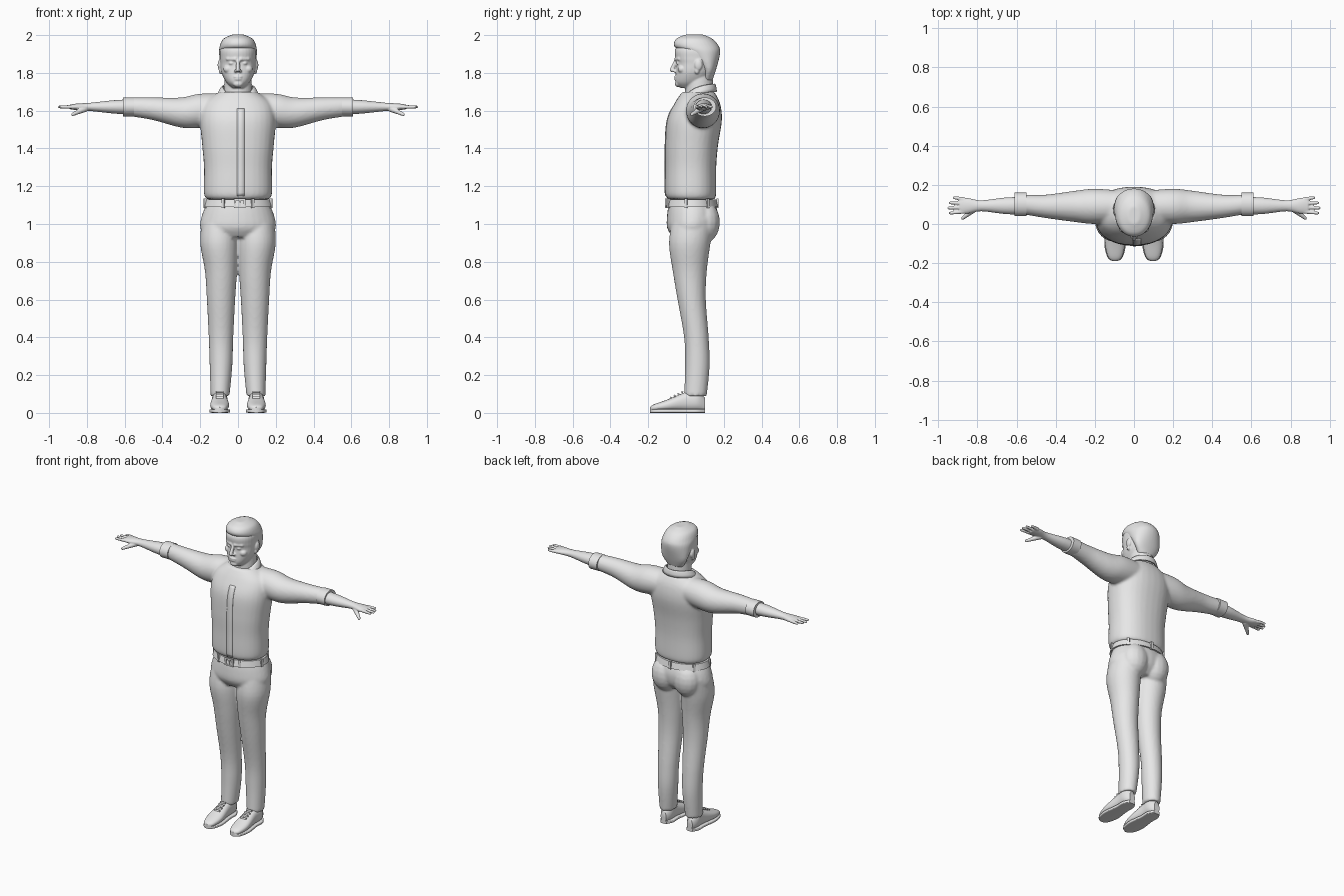
import bpy, bmesh
from math import sin, cos, pi, copysign, radians
from mathutils import Vector, Matrix

cube = bpy.data.objects.get("Cube")
if cube:
    bpy.data.objects.remove(cube, do_unlink=True)

colour = (0.8, 0.8, 0.8, 1)
grey = bpy.data.materials.new("plain_grey")
grey.use_nodes = True
grey.diffuse_color = colour
grey.node_tree.nodes["Principled BSDF"].inputs["Base Color"].default_value = colour
SIDES = {"right": -1, "left": 1}


def spline(rows, steps):
    """Catmull-Rom interpolation of profile rows."""
    last = len(rows) - 1
    smooth = []
    for i in range(last):
        before, start, end, after = (Vector(rows[max(0, min(last, i + k))]) for k in (-1, 0, 1, 2))
        for step in range(steps):
            t = step / steps
            leave, arrive = (end - before) / 2, (after - start) / 2
            bend = (end - start) * 3 - leave * 2 - arrive
            twist = leave + arrive - (end - start) * 2
            smooth.append(start + leave * t + bend * t**2 + twist * t**3)
    return smooth + [Vector(rows[last])]


def loft(bm, rows, axis="z", side=1, power=2, around=32, steps=5):
    """Skin of superellipses; each row: position, two centres, two radii."""
    rings = []
    for along, centre_u, centre_v, radius_u, radius_v in spline(rows, steps):
        ring = []
        for k in range(around):
            c, s = cos(2 * pi * k / around), sin(2 * pi * k / around)
            u = centre_u + radius_u * copysign(abs(c) ** (2 / power), c)
            v = centre_v + radius_v * copysign(abs(s) ** (2 / power), s)
            x, y, z = {"x": (along, u, v), "y": (u, along, v), "z": (u, v, along)}[axis]
            ring.append(bm.verts.new((side * x, y, z)))
        rings.append(ring)
    for low, high in zip(rings, rings[1:]):
        for k in range(around):
            bm.faces.new((low[k - 1], low[k], high[k], high[k - 1]))
    bm.faces.new(rings[0])
    bm.faces.new(rings[-1])


def spans(rows):
    """Rows of height, front, back, half width turned into loft rows."""
    return [(z, 0, (front + back) / 2, half, (back - front) / 2) for z, front, back, half in rows]


def blob(bm, at, size):
    bmesh.ops.create_uvsphere(bm, u_segments=16, v_segments=10, radius=1,
                              matrix=Matrix.Translation(at) @ Matrix.Diagonal((*size, 1)))


def limb(bm, start, end, thick, thin, count=12):
    """Tapered rod of overlapping balls, fused later."""
    for i in range(count):
        t = i / (count - 1)
        radius = thick + (thin - thick) * t
        blob(bm, Vector(start).lerp(Vector(end), t), (radius, radius, radius))


def box(bm, at, size, turn=0, tilt=0):
    bmesh.ops.create_cube(bm, size=1, matrix=Matrix.Translation(at) @ Matrix.Rotation(turn, 4, "Z")
                          @ Matrix.Rotation(tilt, 4, "X") @ Matrix.Diagonal((*size, 1)))


def finish(bm, name, voxel=None, relax=3):
    """Make the object; overlapping pieces are fused when a voxel size is given."""
    bmesh.ops.recalc_face_normals(bm, faces=bm.faces)
    mesh = bpy.data.meshes.new(name)
    bm.to_mesh(mesh)
    bm.free()
    mesh.materials.append(grey)
    ob = bpy.data.objects.new(name, mesh)
    bpy.context.collection.objects.link(ob)
    if voxel:
        fuse = ob.modifiers.new("fuse", "REMESH")
        fuse.mode, fuse.voxel_size, fuse.use_smooth_shade = "VOXEL", voxel, True
        soften = ob.modifiers.new("soften", "SMOOTH")
        soften.factor, soften.iterations = 0.5, relax
    else:
        bpy.ops.object.select_all(action="DESELECT")
        ob.select_set(True)
        bpy.context.view_layer.objects.active = ob
        bpy.ops.object.shade_smooth_by_angle(angle=radians(40))
    return ob


def thicken(ob, amount):
    cloth = ob.modifiers.new("cloth", "SOLIDIFY")
    cloth.thickness, cloth.offset = amount, 0


# Shirt: torso and sleeves fused together
bm = bmesh.new()
loft(bm, spans([(1.13, -.09, .15, .16), (1.16, -.11, .16, .18), (1.3, -.11, .16, .18), (1.42, -.11, .17, .19),
                (1.55, -.1, .19, .2), (1.64, -.06, .18, .18), (1.7, -.02, .15, .1)]), power=2.3)
for side in SIDES.values():
    loft(bm, [(.06, .09, 1.61, .08, .08), (.2, .09, 1.6, .09, .09), (.3, .09, 1.59, .08, .08),
              (.45, .09, 1.61, .06, .06), (.57, .1, 1.62, .05, .05)], "x", side)
shirt = finish(bm, "shirt", voxel=.009, relax=5)

# Rolled sleeve cuffs
for label, side in SIDES.items():
    bm = bmesh.new()
    loft(bm, [(x, .1, 1.62, .06, .05) for x in (.55, .61)], "x", side)
    finish(bm, label + "_cuff")

# Front placket draped on the shirt
bm = bmesh.new()
bmesh.ops.create_grid(bm, x_segments=2, y_segments=30, size=1, matrix=Matrix.Translation((.015, -.3, 1.38))
                      @ Matrix.Rotation(pi / 2, 4, "X") @ Matrix.Diagonal((.02, .23, 1, 1)))
placket = finish(bm, "placket")
drape = placket.modifiers.new("drape", "SHRINKWRAP")
drape.target, drape.wrap_method, drape.use_project_y = shirt, "PROJECT", True
thicken(placket, .006)

# Folded collar with pointed wings
bm = bmesh.new()
rows = []
for i in range(41):
    t = i / 20 - 1
    inner, outer, flare = t * 2.8, t * 2.3, t**4
    top = Vector((.08 * sin(inner), .07 + .08 * cos(inner), 1.74 - .03 * t**2 - .06 * flare))
    hem = Vector(((.1 + .03 * flare) * sin(outer), .07 + (.09 + .08 * flare) * cos(outer),
                  1.7 - .01 * t**2 - .08 * t**6))
    puff = Vector((0, -.01 * flare, .01))
    rows.append([bm.verts.new(top.lerp(hem, k / 4) + puff * sin(pi * k / 4)) for k in range(5)])
for a, b in zip(rows, rows[1:]):
    for k in range(4):
        bm.faces.new((a[k], a[k + 1], b[k + 1], b[k]))
thicken(finish(bm, "collar"), .008)

# Trousers: hips, seat and legs fused together
bm = bmesh.new()
loft(bm, spans([(1.12, -.09, .15, .16), (1.05, -.1, .17, .19), (.98, -.1, .16, .2), (.93, -.07, .12, .16)]))
for side in SIDES.values():
    blob(bm, (side * .08, .1, 1.01), (.09, .08, .11))
    loft(bm, [(1.03, .1, .04, .09, .11), (.9, .1, .02, .1, .11), (.75, .09, .02, .085, .09),
              (.6, .09, .03, .075, .075), (.4, .09, .055, .065, .065), (.25, .09, .06, .06, .065),
              (.09, .095, .05, .05, .06)], side=side)
finish(bm, "trousers", voxel=.009)

# Belt with buckle and loops
bm = bmesh.new()
loft(bm, spans([(1.09, -.11, .17, .184), (1.13, -.1, .16, .174)]), around=48, steps=1)
finish(bm, "belt")
bm = bmesh.new()
for end in SIDES.values():
    box(bm, (.01, -.107, 1.11 + end * .02), (.06, .01, .01))
    box(bm, (.01 + end * .025, -.107, 1.11), (.01, .01, .04))
box(bm, (.01, -.107, 1.11), (.01, .01, .04))
finish(bm, "buckle")
bm = bmesh.new()
for k in range(7):
    angle = pi / 2 + 2 * pi * k / 7
    box(bm, (.18 * cos(angle), .03 + .137 * sin(angle), 1.11), (.012, .015, .05), turn=angle)
finish(bm, "belt_loops")

# Shoes: one outline of length, half width and height shapes both upper and sole
outline = [(-.19, .01, .03), (-.17, .035, .045), (-.1, .05, .07), (0, .04, .11), (.06, .04, .12), (.1, .02, .08)]
for label, side in SIDES.items():
    bm = bmesh.new()
    loft(bm, [(y, .097, high / 2 + .005, half, high / 2 - .005) for y, half, high in outline], "y", side, 2.3)
    finish(bm, label + "_shoe")
    bm = bmesh.new()
    loft(bm, [(y, .097, .01, half * 1.1, .01) for y, half, high in outline], "y", side, 5)
    finish(bm, label + "_sole")
    bm = bmesh.new()
    for k in range(4):
        box(bm, (side * .097, -.08 + k * .02, .08 + k * .01), (.04, .01, .01), tilt=-.4)
    finish(bm, label + "_laces")

# Forearms and hands
for label, side in SIDES.items():
    bm = bmesh.new()
    loft(bm, [(x, .093, 1.62, wide, deep) for x, wide, deep in (
        (.57, .045, .04), (.66, .042, .035), (.78, .028, .022), (.85, .04, .018), (.89, .04, .012))], "x", side)
    for k in range(4):
        spread = (k - 1.5) * .021
        limb(bm, (side * .87, .095 + spread, 1.62),
             (side * (.945 - .007 * (k - 1) ** 2), .095 + spread * 1.25, 1.62), .011, .008)
    limb(bm, (side * .81, .08, 1.61), (side * .875, .03, 1.58), .017, .009)
    finish(bm, label + "_forearm_and_hand", voxel=.004, relax=2)

# Head: neck, skull, face and ears fused together
bm = bmesh.new()
loft(bm, [(1.6, 0, .07, .08, .08), (1.8, 0, .07, .07, .07)])
loft(bm, spans([(1.72, -.03, .05, .03), (1.75, -.055, .11, .062), (1.8, -.054, .14, .087),
                (1.85, -.05, .16, .094), (1.88, -.057, .17, .096), (1.93, -.055, .17, .093),
                (1.98, 0, .11, .05)]), power=2.2)
limb(bm, (0, -.053, 1.865), (0, -.075, 1.816), .009, .012)
for z, half in ((1.779, .026), (1.767, .022)):
    blob(bm, (0, -.05, z), (half, .014, .007))
blob(bm, (0, -.042, 1.742), (.027, .017, .017))
for side in SIDES.values():
    blob(bm, (side * .012, -.06, 1.81), (.009, .011, .008))
    limb(bm, (side * .014, -.053, 1.873), (side * .055, -.036, 1.874), .01, .009)
    blob(bm, (side * .034, -.037, 1.851), (.017, .015, .01))
    blob(bm, (side * .052, -.02, 1.82), (.026, .025, .022))
    blob(bm, (side * .097, .066, 1.842), (.011, .021, .029))
    blob(bm, (side * .093, .058, 1.812), (.009, .013, .018))
finish(bm, "head", voxel=.0045)

# Short hair
bm = bmesh.new()
loft(bm, spans([(1.76, .08, .14, .055), (1.82, .08, .16, .09), (1.9, 0, .18, .1), (1.94, -.062, .175, .097),
                (1.98, -.052, .14, .078), (2.003, 0, .09, .03)]), power=2.1)
finish(bm, "hair", voxel=.006)
